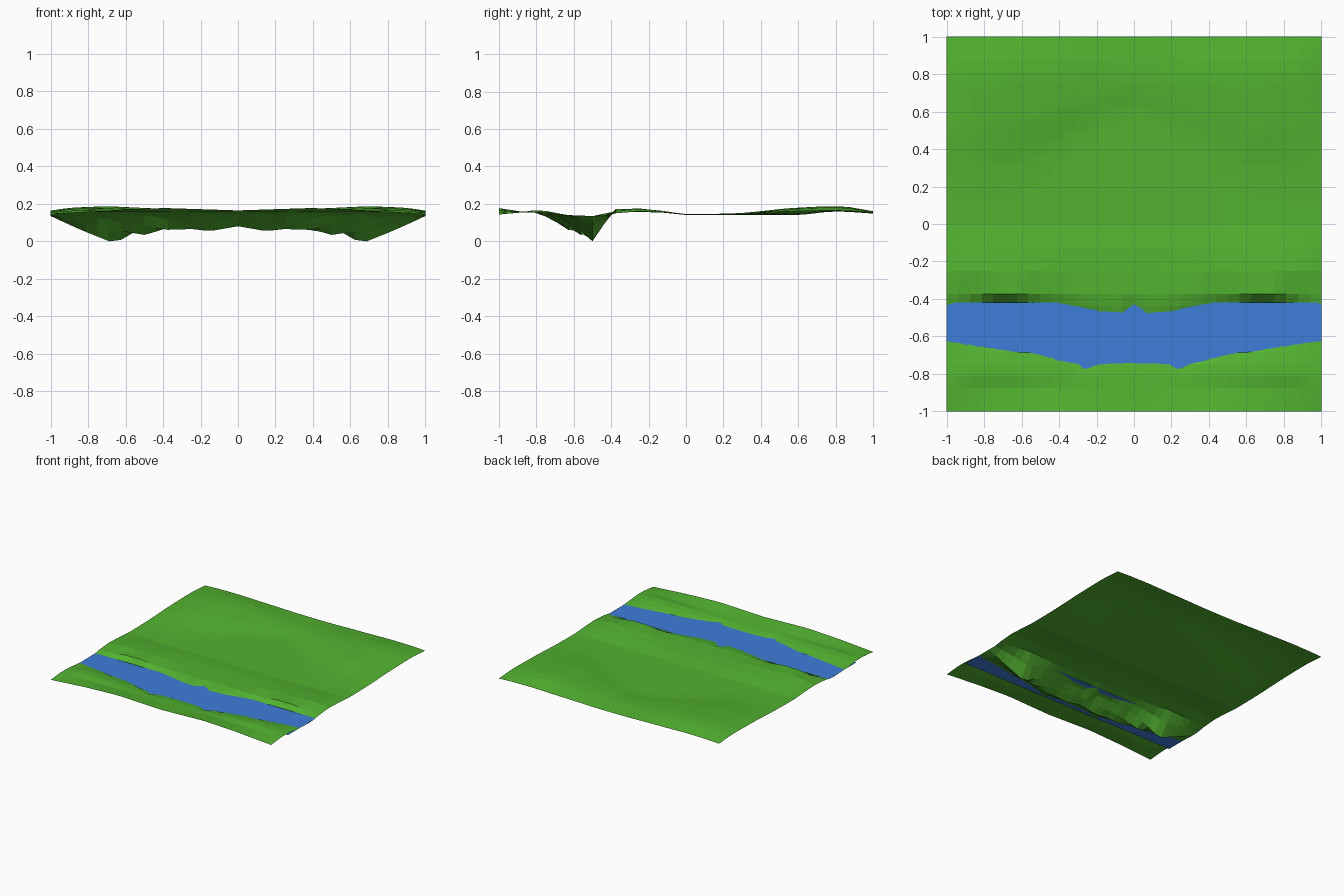
import bpy, bmesh

if "Cube" in bpy.data.objects:
    bpy.data.objects.remove(bpy.data.objects["Cube"])

WATER_Z = 0.14
N = 32


def lerp(points, t):
    """Piecewise linear lookup in (t, value) pairs."""
    if t <= points[0][0]:
        return points[0][1]
    for (a, va), (b, vb) in zip(points, points[1:]):
        if t <= b:
            return va + (vb - va) * (t - a) / (b - a)
    return points[-1][1]


def paint(ob, name, rgb):
    mat = bpy.data.materials.new(name)
    mat.diffuse_color = (*rgb, 1)
    mat.use_nodes = True
    mat.node_tree.nodes["Principled BSDF"].inputs["Base Color"].default_value = mat.diffuse_color
    ob.data.materials.append(mat)


def add_object(name, bm):
    mesh = bpy.data.meshes.new(name)
    bm.to_mesh(mesh)
    bm.free()
    ob = bpy.data.objects.new(name, mesh)
    bpy.context.collection.objects.link(ob)
    return ob


# River and hills as curves over the distance from the middle (both halves mirror)
SOUTH = [(0, -.735), (.15, -.74), (.25, -.765), (.4, -.70), (.62, -.68), (.7, -.645), (1, -.625)]
NORTH = [(0, -.43), (.06, -.49), (.2, -.485), (.31, -.44), (.45, -.42), (.6, -.42), (.69, -.405), (.85, -.42), (1, -.42)]
BED_Y = [(0, -.62), (.4, -.61), (.5, -.55), (.62, -.5), (1, -.5)]
BED_Z = [(0, .078), (.15, .048), (.25, .06), (.38, .048), (.52, .02), (.6875, 0), (.8, .045), (.9, .088), (1, .135)]
FRONT = [(0, .165), (.4, .178), (.7, .165), (1, .143)]
CREST = [(0, .157), (.3, .160), (.6, .172), (.85, .176), (1, .16)]
EDGE = [(0, .157), (.25, .160), (.5, .158), (.625, .172), (.75, .172), (.875, .155), (1, .15)]
MIDDLE = [(0, .141), (.5, .142), (1, .146)]
BACK_HILL = [(0, .018), (.15, .018), (.35, .03), (.7, .044), (.9, .034), (1, .018)]
BACK_START = [(0, .6), (.3, .4), (.6, .15), (1, .1)]
BACK_SHAPE = [(0, 0), (.25, .15), (.6, .75), (.9, 1), (1, 1)]


def height(x, y):
    x = abs(x)
    middle = lerp(MIDDLE, x)
    if y > 0.1:
        start = lerp(BACK_START, x)
        shape = lerp(BACK_SHAPE, (y - start) / (.8 - start))
        return middle + lerp(BACK_HILL, x) * shape * lerp([(.85, 1), (1, .4)], y)
    crest = lerp(CREST, x)
    section = [(-1, lerp(FRONT, x)), (-.86, .156), (-.79, crest - .005),
               (lerp(SOUTH, x), WATER_Z), (lerp(BED_Y, x), lerp(BED_Z, x)),
               (lerp(NORTH, x), WATER_Z), (-.375, lerp(EDGE, x)),
               (-.25, crest), (-.125, crest * .5 + .075), (0, middle), (.1, middle)]
    return lerp(section, y)


# Grassy ground with the river trench
bm = bmesh.new()
bmesh.ops.create_grid(bm, x_segments=N, y_segments=N, size=1)
for v in bm.verts:
    v.co.z = height(v.co.x, v.co.y)
paint(add_object("ground", bm), "grass", (.085, .45, .03))

# Flat water sheet, running on under the south bank
bm = bmesh.new()
bmesh.ops.create_grid(bm, x_segments=1, y_segments=1, size=1)
for v in bm.verts:
    v.co.y = -.42 if v.co.y > 0 else -.78
    v.co.z = WATER_Z
paint(add_object("water", bm), "water", (.047, .205, .70))
